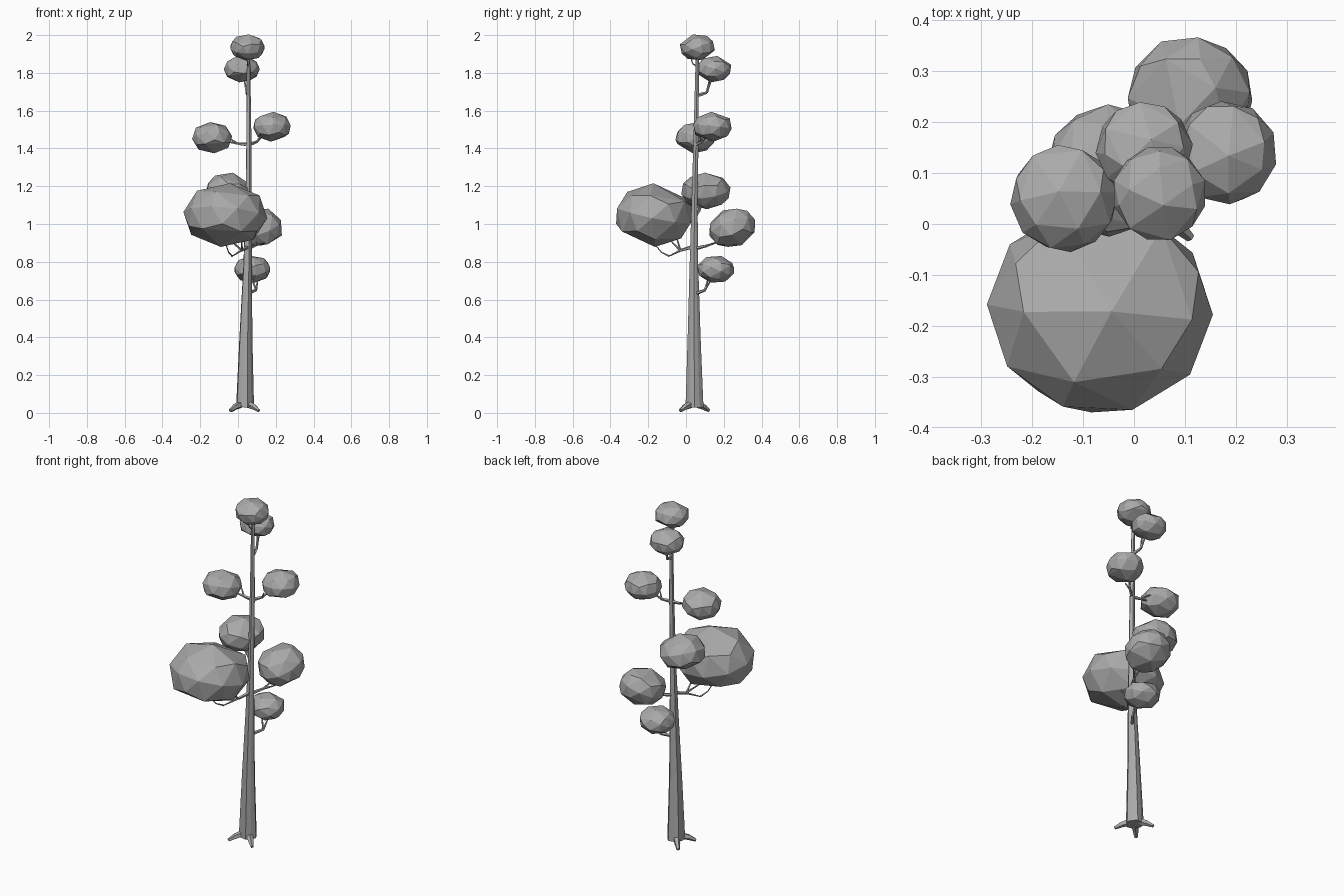
import bpy, bmesh, math
from mathutils import Vector, Matrix

cube = bpy.data.objects.get("Cube")
if cube:
    bpy.data.objects.remove(cube)

grey = bpy.data.materials.new("plain grey")
grey.use_nodes = True
grey.diffuse_color = (0.4, 0.4, 0.4, 1)
grey.node_tree.nodes["Principled BSDF"].inputs["Base Color"].default_value = (0.4, 0.4, 0.4, 1)


def finish(bm, name):
    bmesh.ops.recalc_face_normals(bm, faces=bm.faces)
    mesh = bpy.data.meshes.new(name)
    bm.to_mesh(mesh)
    bm.free()
    mesh.materials.append(grey)
    obj = bpy.data.objects.new(name, mesh)
    bpy.context.collection.objects.link(obj)
    return obj


def tube(bm, path, radii, sides, flute=1.0):
    """Flat sided tube along a path; flute < 1 pulls in every second edge."""
    pts = [Vector(p) for p in path]
    rings = []
    for i, p in enumerate(pts):
        along = pts[min(i + 1, len(pts) - 1)] - pts[max(i - 1, 0)]
        turn = Vector((0, 0, 1)).rotation_difference(along)
        ring = []
        for k in range(sides):
            a = math.tau * k / sides
            r = radii[i] * (flute if k % 2 else 1)
            ring.append(bm.verts.new(p + turn @ Vector((r * math.cos(a), r * math.sin(a), 0))))
        rings.append(ring)
    for low, high in zip(rings, rings[1:]):
        for k in range(sides):
            n = (k + 1) % sides
            bm.faces.new((low[k], low[n], high[n], high[k]))
    bm.faces.new(rings[0][::-1])
    bm.faces.new(rings[-1])


# Trunk: slender, slightly bent and tapering
bm = bmesh.new()
tube(bm, [(0.035, 0.045, 0.03), (0.04, 0.043, 0.4), (0.05, 0.042, 0.78),
          (0.055, 0.045, 1.1), (0.057, 0.053, 1.45), (0.055, 0.06, 1.9)],
     [0.05, 0.036, 0.024, 0.017, 0.014, 0.009], 10, 0.9)
finish(bm, "trunk")

# Roots: three short claws spreading from the foot
bm = bmesh.new()
for dx, dy in ((-1, -1), (1, -0.95), (-0.9, 1)):
    tube(bm, [(0.035 + dx * d, 0.045 + dy * d, z) for d, z in ((0.02, 0.045), (0.05, 0.032), (0.076, 0.012))],
         [0.02, 0.016, 0.009], 5)
finish(bm, "roots")

# Leaf clumps: name, centre, radii, sideways tilt
clumps = [
    ("crown_leaves", (0.05, 0.06, 1.935), (0.092, 0.092, 0.067), 0),
    ("upper_back_leaves", (0.02, 0.148, 1.82), (0.094, 0.092, 0.068), 0),
    ("upper_left_leaves", (0.18, 0.14, 1.515), (0.1, 0.102, 0.075), 0.1),
    ("upper_right_leaves", (-0.137, 0.05, 1.457), (0.105, 0.105, 0.079), 0),
    ("middle_right_leaves", (-0.05, 0.105, 1.175), (0.122, 0.13, 0.093), 0),
    ("large_front_leaves", (-0.067, -0.168, 1.047), (0.219, 0.207, 0.16), 0),
    ("back_left_leaves", (0.11, 0.245, 0.98), (0.125, 0.127, 0.1), 0.35),
    ("lower_leaves", (0.076, 0.158, 0.76), (0.097, 0.098, 0.07), 0),
]
for i, (name, centre, radii, tilt) in enumerate(clumps):
    bm = bmesh.new()
    bmesh.ops.create_icosphere(bm, subdivisions=2, radius=1.02)
    shape = (Matrix.Translation(centre) @ Matrix.Rotation(tilt, 4, "X")
             @ Matrix.Diagonal((*radii, 1))
             @ Matrix.Rotation(i * 0.9, 4, "Z") @ Matrix.Rotation(0.5 + i * 0.3, 4, "X"))
    bm.transform(shape)
    leaves = finish(bm, name)
    thin = leaves.modifiers.new("coarser facets", "DECIMATE")
    thin.ratio = 0.7

# Branches: start on the trunk, elbow, then twigs forking into a clump
branches = [
    ("lower_branch", (0.05, 0.045, 0.63), (0.095, 0.1, 0.65),
     [(0.105, 0.135, 0.71), (0.07, 0.12, 0.72)]),
    ("back_left_branch", (0.052, 0.045, 0.87), (0.09, 0.11, 0.885),
     [(0.1, 0.18, 0.91), (0.14, 0.16, 0.9)]),
    ("front_branch", (0.052, 0.04, 0.88), (0.02, -0.03, 0.86),
     [(-0.03, -0.09, 0.83), (-0.06, -0.05, 0.93), (0.02, -0.08, 0.91)]),
    ("front_branch_tip", (-0.03, -0.09, 0.83), (-0.05, -0.13, 0.85),
     [(-0.07, -0.18, 0.91)]),
    ("middle_right_branch", (0.055, 0.047, 1.04), (0.02, 0.07, 1.07),
     [(-0.03, 0.1, 1.14), (-0.02, 0.06, 1.13)]),
    ("upper_left_branch", (0.057, 0.052, 1.42), (0.1, 0.085, 1.435),
     [(0.14, 0.12, 1.48), (0.12, 0.07, 1.47)]),
    ("upper_right_branch", (0.057, 0.052, 1.42), (0.0, 0.055, 1.425),
     [(-0.08, 0.05, 1.44), (-0.04, 0.09, 1.45)]),
    ("upper_back_branch", (0.057, 0.058, 1.68), (0.045, 0.11, 1.695),
     [(0.03, 0.14, 1.78), (0.05, 0.125, 1.77)]),
    ("crown_branch", (0.055, 0.06, 1.83), (0.05, 0.035, 1.85),
     [(0.045, 0.02, 1.9)]),
]
for name, start, elbow, tips in branches:
    bm = bmesh.new()
    thick = 0.005 if name in ("crown_branch", "front_branch_tip") else 0.011
    tube(bm, [start, elbow], [thick, thick * 0.65], 5)
    for tip in tips:
        tube(bm, [elbow, tip], [thick * 0.6, 0.003], 5)
    finish(bm, name)
